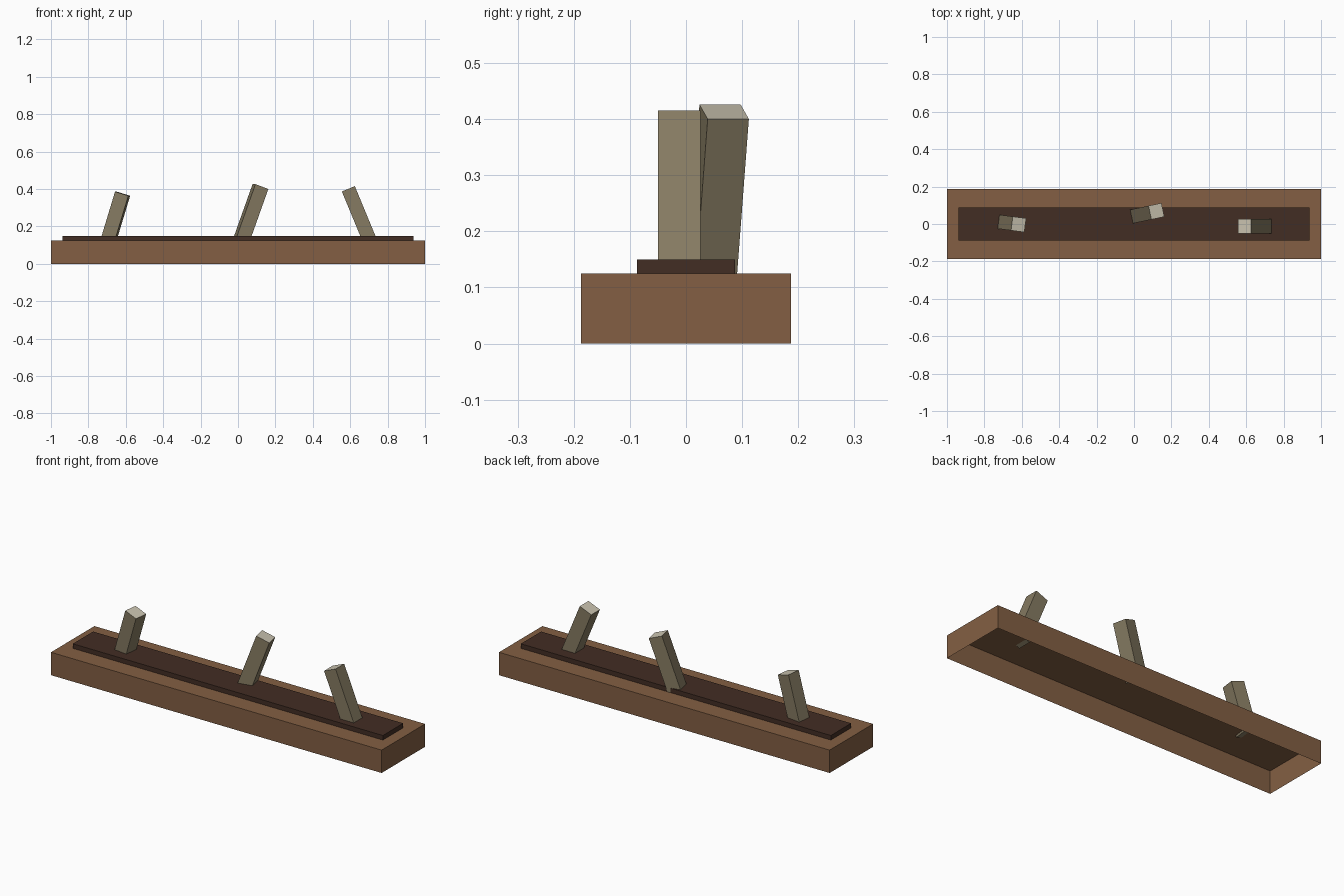
import bpy, bmesh
from math import radians
from mathutils import Matrix, Vector

cube = bpy.data.objects.get("Cube")
if cube:
    bpy.data.objects.remove(cube, do_unlink=True)


def linear(c):
    c /= 255
    return c / 12.92 if c <= 0.04045 else ((c + 0.055) / 1.055) ** 2.4


def material(name, *srgb):
    color = [linear(c) for c in srgb] + [1]
    mat = bpy.data.materials.new(name)
    mat.use_nodes = True
    mat.diffuse_color = color
    mat.node_tree.nodes["Principled BSDF"].inputs["Base Color"].default_value = color
    return mat


wood = material("brown wood", 131, 95, 67)
dark_wood = material("dark wood", 66, 45, 36)
lever_side = material("grey tan", 134, 123, 98)
lever_top = material("pale stone", 202, 195, 176)


def box(name, size, matrix, mats, open_bottom=False):
    """Box hanging below the matrix origin; a second material goes on its top face."""
    bm = bmesh.new()
    bmesh.ops.create_cube(bm, size=1)
    bmesh.ops.translate(bm, verts=bm.verts, vec=(0, 0, -0.5))
    bmesh.ops.scale(bm, verts=bm.verts, vec=Vector(size))
    bm.normal_update()
    if open_bottom:
        bottom = [f for f in bm.faces if f.normal.z < -0.5]
        bmesh.ops.delete(bm, geom=bottom, context="FACES_ONLY")
    for f in bm.faces:
        f.material_index = len(mats) - 1 if f.normal.z > 0.5 else 0
    mesh = bpy.data.meshes.new(name)
    bm.to_mesh(mesh)
    bm.free()
    for m in mats:
        mesh.materials.append(m)
    obj = bpy.data.objects.new(name, mesh)
    obj.matrix_world = matrix
    bpy.context.collection.objects.link(obj)
    return obj


# Hollow base and the raised panel on it
box("base", (2, 0.375, 0.125), Matrix.Translation((0, 0, 0.125)), [wood], True)
box("panel", (1.875, 0.175, 0.025), Matrix.Translation((0, 0, 0.15)), [dark_wood], True)

# Levers: name, centre of the top face, yaw, tilt, length
levers = [
    ("right_lever", (-0.617, -0.002, 0.375), -7.5, 17, 0.26),
    ("middle_lever", (0.12, 0.068, 0.413), 12, 20, 0.298),
    ("left_lever", (0.59, -0.012, 0.401), 0, -22.5, 0.293),
]
for name, top, yaw, tilt, length in levers:
    matrix = (Matrix.Translation(top) @ Matrix.Rotation(radians(yaw), 4, "Z")
              @ Matrix.Rotation(radians(tilt), 4, "Y"))
    box(name, (0.075, 0.075, length), matrix, [lever_side, lever_top])
